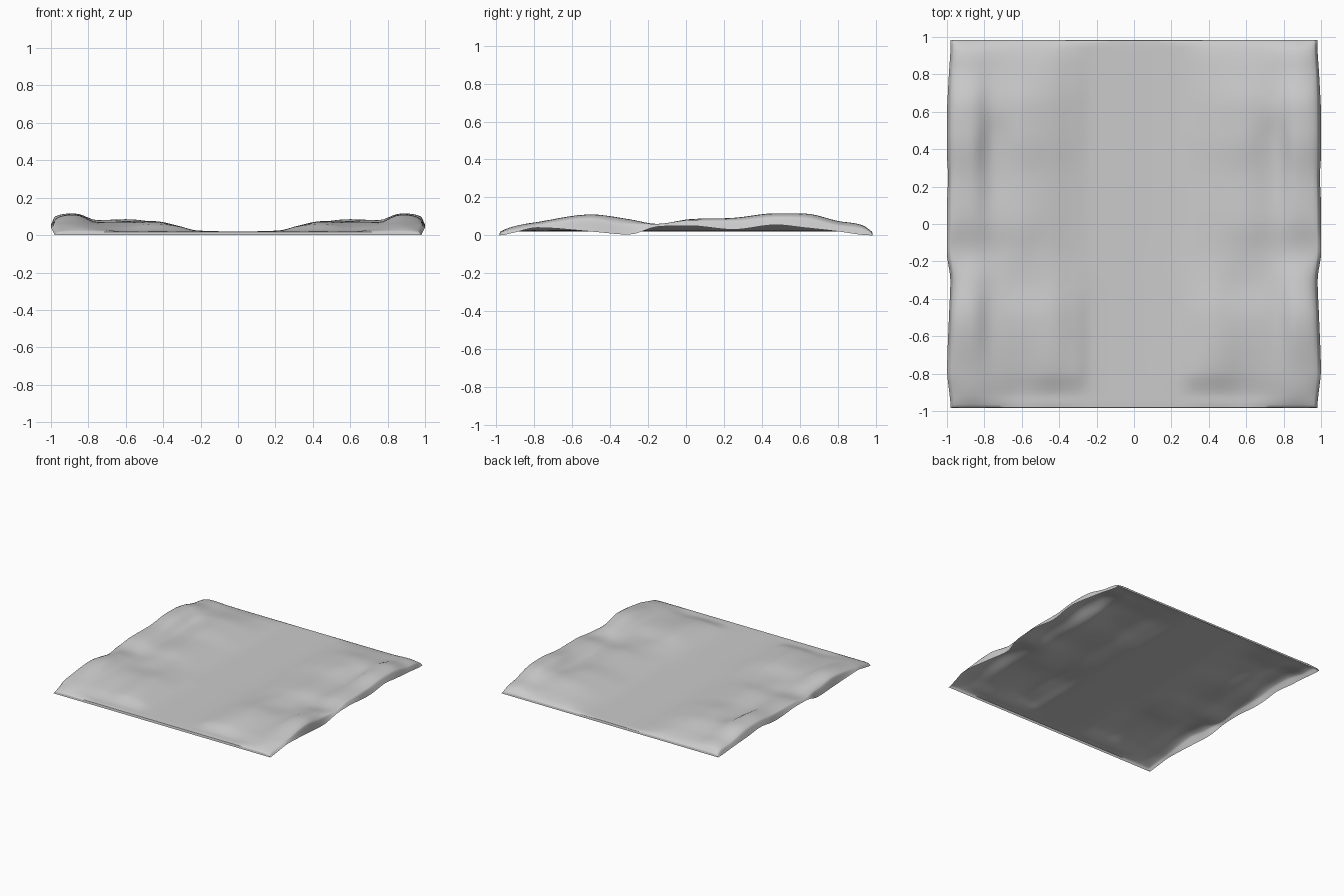
import bpy

if "Cube" in bpy.data.objects:
    bpy.data.objects.remove(bpy.data.objects["Cube"])

# Control heights (in hundredths) for the right half; the left half is mirrored
XS = [0, .22, .32, .45, .6, .75, .87, .96, .98]
ROWS = [
    (-.98,  [0, 0, 0, 0, 0, 0, 0, 0, 0]),
    (-.976, [1.8, 1.8, 1.8, 1.8, 1.8, 1.8, 1.8, 1.5, 0]),
    (-.90,  [2, 2, 2.3, 2.5, 2.2, 3.6, 4.8, 3.5, 1.5]),
    (-.78,  [2, 2.4, 4.8, 6, 4.6, 5.5, 7, 6, 4]),
    (-.50,  [2, 2.5, 5, 7.5, 7, 7, 11, 9, 2]),
    (-.30,  [2, 2.5, 4, 6, 5.5, 6, 8.5, 6, .4]),
    (-.15,  [2, 2.3, 3.5, 5.5, 6, 5, 6, 6, 4.5]),
    (.02,   [2, 2.2, 3.5, 6, 7.5, 6.3, 8.5, 8, 5]),
    (.25,   [2, 2.2, 3.5, 6, 7, 5.5, 9.2, 8, 3]),
    (.47,   [2, 2.2, 4, 7, 8.5, 6.5, 11.6, 10, 5.5]),
    (.62,   [2, 2.2, 4, 7, 8.5, 8, 11.5, 9.5, 4]),
    (.80,   [2, 2.2, 3.5, 5.5, 6, 6, 7.5, 5.5, 2]),
    (.92,   [2, 2.2, 3, 4, 4, 4.5, 5.5, 4, .3]),
    (.976,  [1.8, 1.8, 1.8, 1.8, 1.8, 1.8, 1.8, 1.5, 0]),
    (.98,   [0, 0, 0, 0, 0, 0, 0, 0, 0]),
]
STEPS = 5


def smooth(xs, vs):
    """Smooth curve through samples at uneven spacing, evaluated between them."""
    n = len(xs)
    slope = []
    for i in range(n):
        a, b = max(i - 1, 0), min(i + 1, n - 1)
        m = (vs[b] - vs[a]) / (xs[b] - xs[a])
        if 0 < i < n - 1 and (vs[i] - vs[i - 1]) * (vs[i + 1] - vs[i]) <= 0:
            m = 0
        elif 0 < i < n - 1:
            lim = 3 * min(abs((vs[i] - vs[i-1]) / (xs[i] - xs[i-1])),
                          abs((vs[i+1] - vs[i]) / (xs[i+1] - xs[i])))
            m = max(-lim, min(lim, m))
        slope.append(m)
    slope[0] = 0
    out = []
    for i in range(n - 1):
        h = xs[i + 1] - xs[i]
        for k in range(STEPS):
            t = k / STEPS
            out.append((2*t**3 - 3*t*t + 1) * vs[i] + (t**3 - 2*t*t + t) * h * slope[i]
                       + (3*t*t - 2*t**3) * vs[i+1] + (t**3 - t*t) * h * slope[i+1])
    return out + [vs[-1]]


def spread(vs):
    return [a + (b - a) * k / STEPS for a, b in zip(vs, vs[1:]) for k in range(STEPS)] + [vs[-1]]


# Interpolate along x for each row, then along y for each column
ys0 = [r[0] for r in ROWS]
across = [smooth(XS, r[1]) for r in ROWS]
columns = [smooth(ys0, list(c)) for c in zip(*across)]
xs, ys = spread(XS), spread(ys0)

# Terrain sheet, bulging outward slightly where the side edge is raised
verts, faces = [], []
for j, y in enumerate(ys):
    edge = columns[-1][j]
    for i, x in enumerate(xs):
        z = max(columns[i][j], 0) / 100
        bulge = max(0, (x - .85) / .13) * .02 * min(1, edge / 5 + z * 4)
        verts.append((min(x + bulge, 1), y * 1.005, z))
w = len(xs)
for j in range(len(ys) - 1):
    for i in range(w - 1):
        a = j * w + i
        faces.append((a, a + 1, a + w + 1, a + w))

mesh = bpy.data.meshes.new("terrain_tile")
mesh.from_pydata(verts, [], faces)
terrain = bpy.data.objects.new("terrain_tile", mesh)
bpy.context.collection.objects.link(terrain)
mirror = terrain.modifiers.new("mirror", "MIRROR")
mirror.use_axis[0] = True
for p in mesh.polygons:
    p.use_smooth = True
bpy.context.view_layer.objects.active = terrain
terrain.select_set(True)
bpy.ops.object.shade_smooth_by_angle(angle=0.9)
